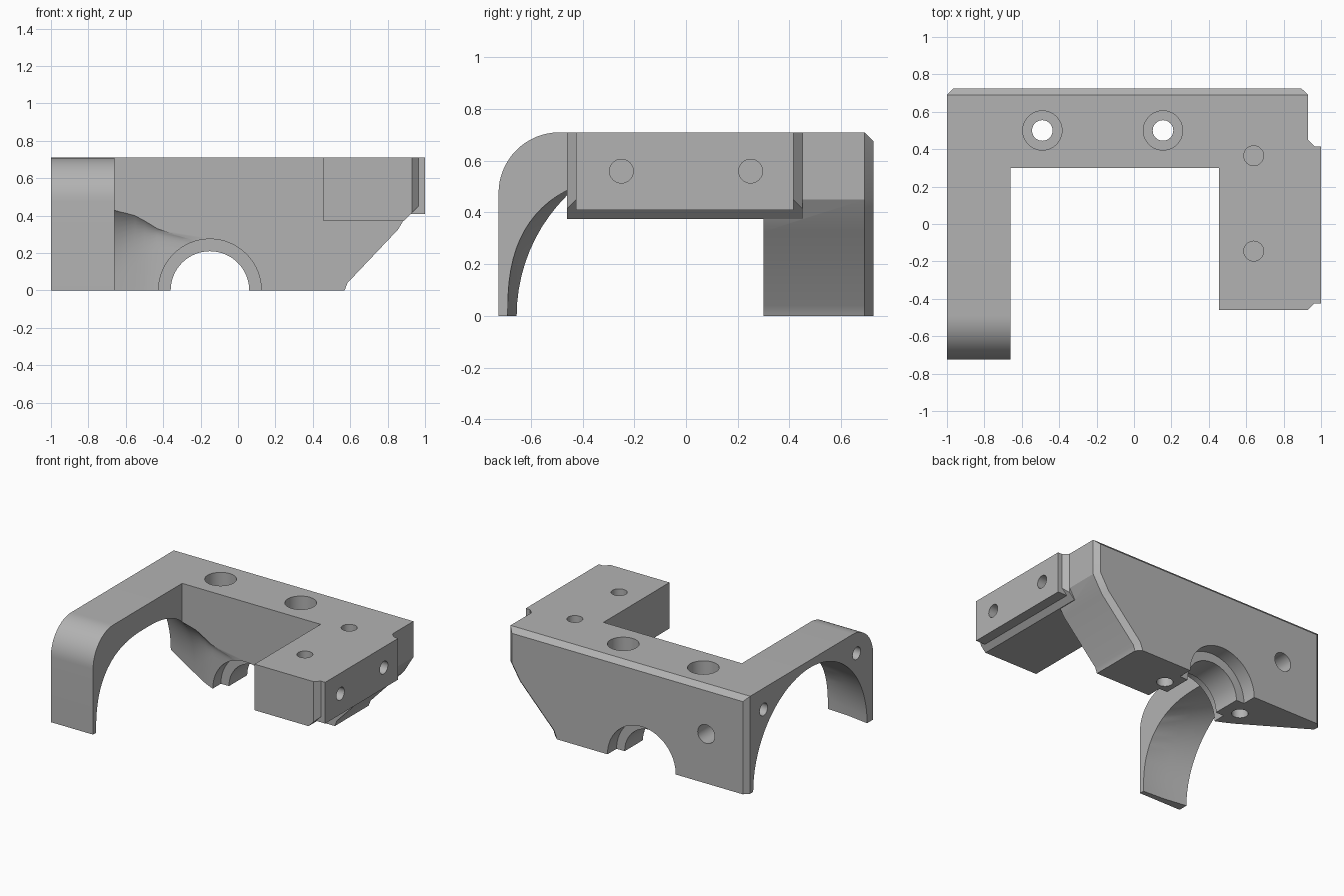
import bpy, bmesh
from math import sin, cos, pi
from mathutils import Vector, Matrix

cube = bpy.data.objects.get("Cube")
if cube:
    bpy.data.objects.remove(cube)

TOP = 0.71
grey = bpy.data.materials.new("satin grey")
grey.use_nodes = True
colour = (0.45, 0.45, 0.45, 1)
grey.diffuse_color = colour
grey.node_tree.nodes["Principled BSDF"].inputs["Base Color"].default_value = colour


def make(name, bm):
    bmesh.ops.recalc_face_normals(bm, faces=bm.faces)
    mesh = bpy.data.meshes.new(name)
    bm.to_mesh(mesh)
    bm.free()
    mesh.materials.append(grey)
    ob = bpy.data.objects.new(name, mesh)
    bpy.context.collection.objects.link(ob)
    return ob


def prism(points, axis, start, end):
    """Extrude a 2D profile along x, y or z."""
    place = {"x": lambda a, b: (start, a, b),
             "y": lambda a, b: (a, start, b),
             "z": lambda a, b: (a, b, start)}[axis]
    bm = bmesh.new()
    face = bm.faces.new([bm.verts.new(place(*p)) for p in points])
    out = bmesh.ops.extrude_face_region(bm, geom=[face])
    shift = Vector([end - start if a == axis else 0 for a in "xyz"])
    for v in out["geom"]:
        if isinstance(v, bmesh.types.BMVert):
            v.co += shift
    bmesh.ops.recalc_face_normals(bm, faces=bm.faces)
    return bm


def rect(a0, a1, b0, b1):
    return [(a0, b0), (a1, b0), (a1, b1), (a0, b1)]


def combine(body, tool, operation):
    mod = body.modifiers.new("combine", "BOOLEAN")
    mod.operation, mod.solver, mod.object = operation, "EXACT", tool
    bpy.context.view_layer.objects.active = body
    bpy.ops.object.modifier_apply(modifier=mod.name)
    bpy.data.objects.remove(tool)


def drill(body, axis, radius, a, b, start, end, sides=40):
    """Cut a round hole along an axis; a, b are the other two coordinates."""
    ring = [(a + radius * cos(2 * pi * i / sides), b + radius * sin(2 * pi * i / sides))
            for i in range(sides)]
    cutter = make("hole_cutter", prism(ring, axis, start, end))
    cutter.hide_render = True
    combine(body, cutter, "DIFFERENCE")


# Back wall with a chamfered rear rim
profile = [(-1, 0), (0.57, 0), (0.585, 0.04), (0.855, 0.325), (0.93, 0.45), (0.93, TOP), (-1, TOP)]
bm = prism(profile, "y", 0.3, 0.725)
rim = [e for e in bm.edges if all(v.co.y > 0.7 for v in e.verts)
       and any(v.co.z > 0.01 for v in e.verts)]
bmesh.ops.bevel(bm, geom=rim, offset=0.035, segments=1, affect="EDGES", clamp_overlap=False)
bracket = make("bracket", bm)

# Side arm with a rounded front shoulder
R = 0.235
shoulder = [(-0.725 + R - R * cos(i * pi / 32), TOP - R + R * sin(i * pi / 32)) for i in range(17)]
arm = make("arm", prism([(-0.725, 0)] + shoulder + [(0.5, TOP), (0.5, 0)], "x", -1, -0.66))
combine(bracket, arm, "UNION")

# Side block with chamfered outer corners
outline = [(0.455, -0.46), (0.93, -0.46), (0.965, -0.425), (0.965, 0.415), (0.93, 0.45), (0.455, 0.45)]
bm = prism(outline, "z", 0.375, TOP)
cut = bmesh.ops.bisect_plane(bm, geom=bm.verts[:] + bm.edges[:] + bm.faces[:],
                             plane_co=(0.89, 0, 0.375), plane_no=(1, 0, -1), clear_outer=True)
bmesh.ops.edgenet_fill(bm, edges=[e for e in bm.edges if e.is_boundary])
combine(bracket, make("block", bm), "UNION")

# Raised pad on the outer side of the block
pad = make("pad", prism(rect(0.9, 1, -0.425, 0.415), "z", 0.41, TOP))
combine(bracket, pad, "UNION")

# Flared channel: half-oval sections (x, back, front, height, squareness)
sections = [
    (-1.05, 0.655, -0.655, 0.655, 2), (-1, 0.655, -0.655, 0.655, 2),
    (-0.83, 0.55, -0.68, 0.605, 2.2), (-0.66, 0.445, -0.69, 0.545, 2.6),
    (-0.55, 0.377, -0.69, 0.485, 4), (-0.5, 0.35, -0.69, 0.425, 6),
    (-0.43, 0.318, -0.69, 0.36, 12), (-0.3, 0.308, -0.69, 0.315, 16),
    (-0.18, 0.301, -0.69, 0.284, 20)]
STEPS = 40
bm = bmesh.new()
rings = []
for x, back, front, height, n in sections:
    mid, half = (back + front) / 2, (back - front) / 2
    pts = [(back, -0.1)]
    for i in range(STEPS + 1):
        c, s = cos(pi * i / STEPS), max(sin(pi * i / STEPS), 0)
        s = 0 if i in (0, STEPS) else s
        side = 1 if c > 0 else -1
        pts.append((mid + half * side * abs(c) ** (2 / n), height * s ** (2 / n)))
    pts.append((front, -0.1))
    rings.append([bm.verts.new((x, y, z)) for y, z in pts])
for r0, r1 in zip(rings, rings[1:]):
    for i in range(len(r0)):
        j = (i + 1) % len(r0)
        quad = (r0[i], r0[j], r1[j], r1[i])
        bm.faces.new(quad[:3])
        bm.faces.new((quad[0], quad[2], quad[3]))
bm.faces.new(rings[0])
bm.faces.new(rings[-1])
channel = make("channel_cutter", bm)
channel.hide_render = True
combine(bracket, channel, "DIFFERENCE")

# Half-round passage through the wall, leaving an inner rib
for radius, start, end in ((0.275, 0.2, 0.41), (0.21, 0.2, 0.8), (0.275, 0.62, 0.8)):
    drill(bracket, "y", radius, -0.15, 0, start, end, 64)

# Counterbored bolt holes in the wall top
for x in (-0.49, 0.155):
    drill(bracket, "z", 0.105, x, 0.5, TOP - 0.1, 0.8)
    drill(bracket, "z", 0.055, x, 0.5, -0.1, 0.8)

# Blind holes in the block top, the pad, the arm side and the rear face
for y in (0.365, -0.145):
    drill(bracket, "z", 0.053, 0.64, y, TOP - 0.18, 0.8)
for y in (0.25, -0.25):
    drill(bracket, "x", 0.046, y, 0.56, 0.8, 1.1)
for y in (0.535, -0.535):
    drill(bracket, "x", 0.045, y, 0.555, -1.1, -0.82)
drill(bracket, "y", 0.068, -0.67, 0.36, 0.55, 0.8)

# Smooth the curved walls, keep the machined edges sharp
bpy.ops.object.select_all(action="DESELECT")
bracket.select_set(True)
bpy.context.view_layer.objects.active = bracket
bpy.ops.object.shade_smooth_by_angle(angle=pi / 6)
